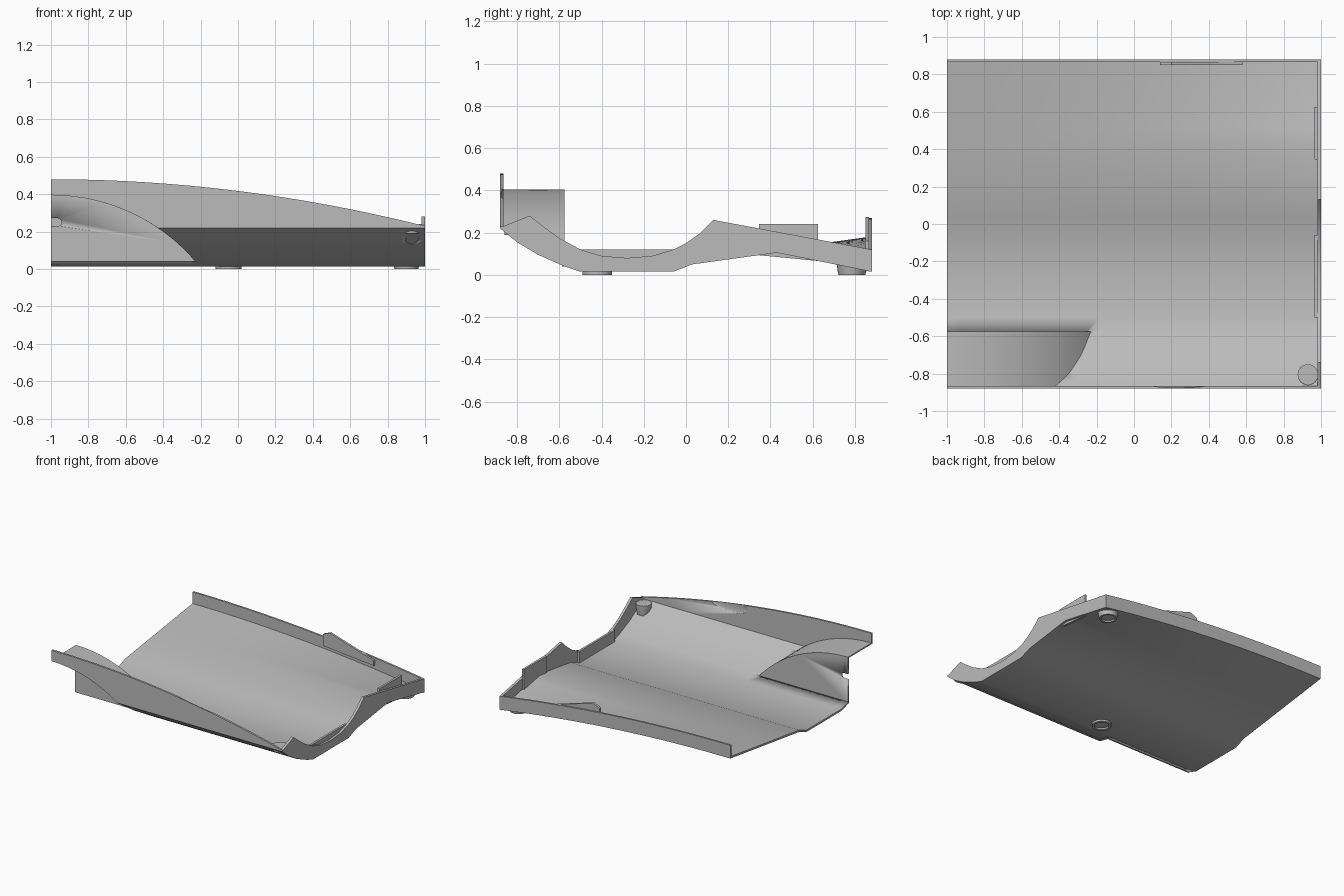
import bpy, bmesh, math

cube = bpy.data.objects.get("Cube")
if cube:
    bpy.data.objects.remove(cube, do_unlink=True)

grey = bpy.data.materials.new("light_grey_plastic")
grey.use_nodes = True
grey.diffuse_color = (0.5, 0.5, 0.5, 1)
grey.node_tree.nodes["Principled BSDF"].inputs["Base Color"].default_value = (0.5, 0.5, 0.5, 1)

# Underside of the tray floor, front to back
FLOOR = [(-0.88, 0.22), (-0.8, 0.155), (-0.7, 0.095), (-0.575, 0.04), (-0.5, 0.015),
         (-0.06, 0.015), (0.03, 0.05), (0.43, 0.105), (0.88, 0.167)]
ARCH_R, ARCH_TOP, ARCH_BACK = 1.02, 0.395, -0.575
EDGE = 0.88
STEPS = 32


def drop(x):
    return ((x + 1) / 2) ** 2


def floor_z(x, y):
    y = max(-EDGE, min(EDGE, y))
    for (y0, z0), (y1, z1) in zip(FLOOR, FLOOR[1:]):
        if y <= y1:
            z = z0 + (z1 - z0) * (y - y0) / (y1 - y0)
            break
    return z - 0.152 * drop(x) * max(0, (y - 0.43) / 0.45)


def arch_z(x):
    return ARCH_TOP - ARCH_R + math.sqrt(max(0, ARCH_R ** 2 - (x + 1) ** 2))


def arch_end(z):
    return -1 + math.sqrt(ARCH_R ** 2 - (z - ARCH_TOP + ARCH_R) ** 2)


def span(a, b, n=STEPS):
    return [a + (b - a) * i / n for i in range(n + 1)]


def finish(name, bm, smooth=True):
    bmesh.ops.recalc_face_normals(bm, faces=bm.faces)
    mesh = bpy.data.meshes.new(name)
    bm.to_mesh(mesh)
    bm.free()
    ob = bpy.data.objects.new(name, mesh)
    bpy.context.collection.objects.link(ob)
    mesh.materials.append(grey)
    bpy.ops.object.select_all(action="DESELECT")
    ob.select_set(True)
    bpy.context.view_layer.objects.active = ob
    if smooth:
        bpy.ops.object.shade_smooth_by_angle()
    return ob


def prism(name, points, axis, a, b):
    """Extrude a (u, z) outline along x or y from a to b."""
    bm = bmesh.new()
    place = (lambda u, z: (a, u, z)) if axis == "x" else (lambda u, z: (u, a, z))
    face = bm.faces.new([bm.verts.new(place(u, z)) for u, z in points])
    geo = bmesh.ops.extrude_face_region(bm, geom=[face])["geom"]
    move = (b - a, 0, 0) if axis == "x" else (0, b - a, 0)
    bmesh.ops.translate(bm, vec=move, verts=[g for g in geo if isinstance(g, bmesh.types.BMVert)])
    return finish(name, bm)


def sheet(name, rows, thick):
    """Solid sheet from rows of points, thickened upward."""
    bm = bmesh.new()
    layers = [[[bm.verts.new((x, y, z + dz)) for x, y, z in row] for row in rows] for dz in (0, thick)]
    nr, nc = len(rows), len(rows[0])
    for g in layers:
        for i in range(nr - 1):
            for j in range(nc - 1):
                bm.faces.new((g[i][j], g[i][j + 1], g[i + 1][j + 1], g[i + 1][j]))
    rim = [(0, j) for j in range(nc)] + [(i, nc - 1) for i in range(1, nr)]
    rim += [(nr - 1, j) for j in range(nc - 2, -1, -1)] + [(i, 0) for i in range(nr - 2, 0, -1)]
    lo, hi = layers
    for (i, j), (k, m) in zip(rim, rim[1:] + rim[:1]):
        bm.faces.new((lo[i][j], lo[k][m], hi[k][m], hi[i][j]))
    return finish(name, bm)


def lathe(name, cx, cy, rings, sides=32):
    """Turned part; a ring with z None follows the floor."""
    bm = bmesh.new()
    loops = []
    for r, z in rings:
        loop = []
        for i in range(sides):
            t = math.tau * i / sides
            x, y = cx + r * math.cos(t), cy + r * math.sin(t)
            loop.append(bm.verts.new((x, y, floor_z(x, y) + 0.006 if z is None else z)))
        loops.append(loop)
    for p, q in zip(loops, loops[1:]):
        for i in range(sides):
            j = (i + 1) % sides
            bm.faces.new((p[i], p[j], q[j], q[i]))
    bm.faces.new(loops[0])
    bm.faces.new(loops[-1])
    return finish(name, bm)


def cut(target, cutter):
    mod = target.modifiers.new("cut", "BOOLEAN")
    mod.operation = "DIFFERENCE"
    mod.solver = "EXACT"
    mod.object = cutter
    bpy.context.view_layer.objects.active = target
    bpy.ops.object.modifier_apply(modifier=mod.name)
    bpy.data.objects.remove(cutter, do_unlink=True)


# Floor with the arched recess and screw hole cut away
ys = sorted(set([p[0] for p in FLOOR] + span(0.43, EDGE, 6) + [-0.84, -0.75, -0.64]))
floor = sheet("tray_floor", [[(x, y, floor_z(x, y)) for x in span(-1, 1)] for y in ys], 0.015)
end = arch_end(-0.1)
outline = [(x, arch_z(x)) for x in span(-1.05, end)] + [(-1.05, -0.1)]
cut(floor, prism("recess_cutter", outline, "y", -1, ARCH_BACK))
hole = [(0.93 + 0.033 * math.cos(t), 0.16 + 0.026 * math.sin(t)) for t in span(0, math.tau, 24)[:-1]]
cut(floor, prism("hole_cutter", hole, "y", -0.95, -0.76))

# Arched roof of the recess
rows = []
for y in span(-EDGE, ARCH_BACK, 12):
    rows.append([(x, y, arch_z(x)) for x in span(-1, arch_end(floor_z(0, y)))])
sheet("recess_arch", rows, 0.01)

# Recess back panel with rounded cable notch
end = arch_end(0.04)
panel = prism("recess_panel", [(x, arch_z(x)) for x in span(-1, end)] + [(-1, 0.04)],
              "y", ARCH_BACK - 0.012, ARCH_BACK)
notch = [(-0.965 + 0.022 * math.cos(t), 0.25 + 0.022 * math.sin(t))
         for t in span(-math.pi / 2, math.pi / 2, 12)] + [(-1.05, 0.272), (-1.05, 0.228)]
cut(panel, prism("notch_cutter", notch, "y", -0.7, -0.5))

# Front and back walls with bowed upper edges
xs = span(-1, 1, 48)
front = prism("front_wall", [(x, 0.48 - 0.25 * drop(x)) for x in xs]
              + [(x, max(0.22, arch_z(x))) for x in reversed(xs)], "y", -EDGE, -EDGE + 0.015)
bm = bmesh.new()
bmesh.ops.create_uvsphere(bm, u_segments=32, v_segments=16, radius=1)
bmesh.ops.scale(bm, vec=(0.16, 0.01, 0.05), verts=bm.verts)
bmesh.ops.translate(bm, vec=(0.23, -EDGE + 0.015, 0.375), verts=bm.verts)
cut(front, finish("finger_scoop_cutter", bm))
prism("back_wall", [(x, 0.27 - 0.15 * drop(x)) for x in xs]
      + [(x, floor_z(x, EDGE)) for x in reversed(xs)], "y", EDGE - 0.015, EDGE)

# Contoured end wall
top = [(0.88, 0.12), (0.13, 0.26), (0.07, 0.2), (0, 0.15), (-0.06, 0.12), (-0.16, 0.09), (-0.28, 0.08),
       (-0.4, 0.09), (-0.5, 0.12), (-0.6, 0.175), (-0.67, 0.225), (-0.74, 0.28), (-0.88, 0.225)]
prism("end_wall", [(y, floor_z(1, y)) for y in ys] + top, "x", 0.98, 1)

# Locating tabs inside the end wall and back wall
for name, y0, y1, z in (("front_end_tab", -0.5, -0.06, 0.12), ("back_end_tab", 0.345, 0.625, 0.24)):
    prism(name, [(y0, floor_z(1, y0)), (y1, floor_z(1, y1)), (y1, z), (y0, z)], "x", 0.965, 0.982)
prism("back_wall_tab", [(0.14, 0.16), (0.14, 0.25), (0.2, 0.275), (0.58, 0.16), (0.58, 0.12)],
      "y", 0.85, 0.867)

# Screw boss and recessed feet
lathe("screw_boss", 0.93, -0.805, [(0.045, None), (0.055, 0.19), (0.055, 0.225)])
lathe("front_foot", -0.05, -0.42, [(0.07, None), (0.07, 0), (0.052, 0), (0.052, 0.012)])
lathe("back_foot", 0.9, 0.785, [(0.074, None), (0.064, 0), (0.05, 0), (0.05, 0.012)])
